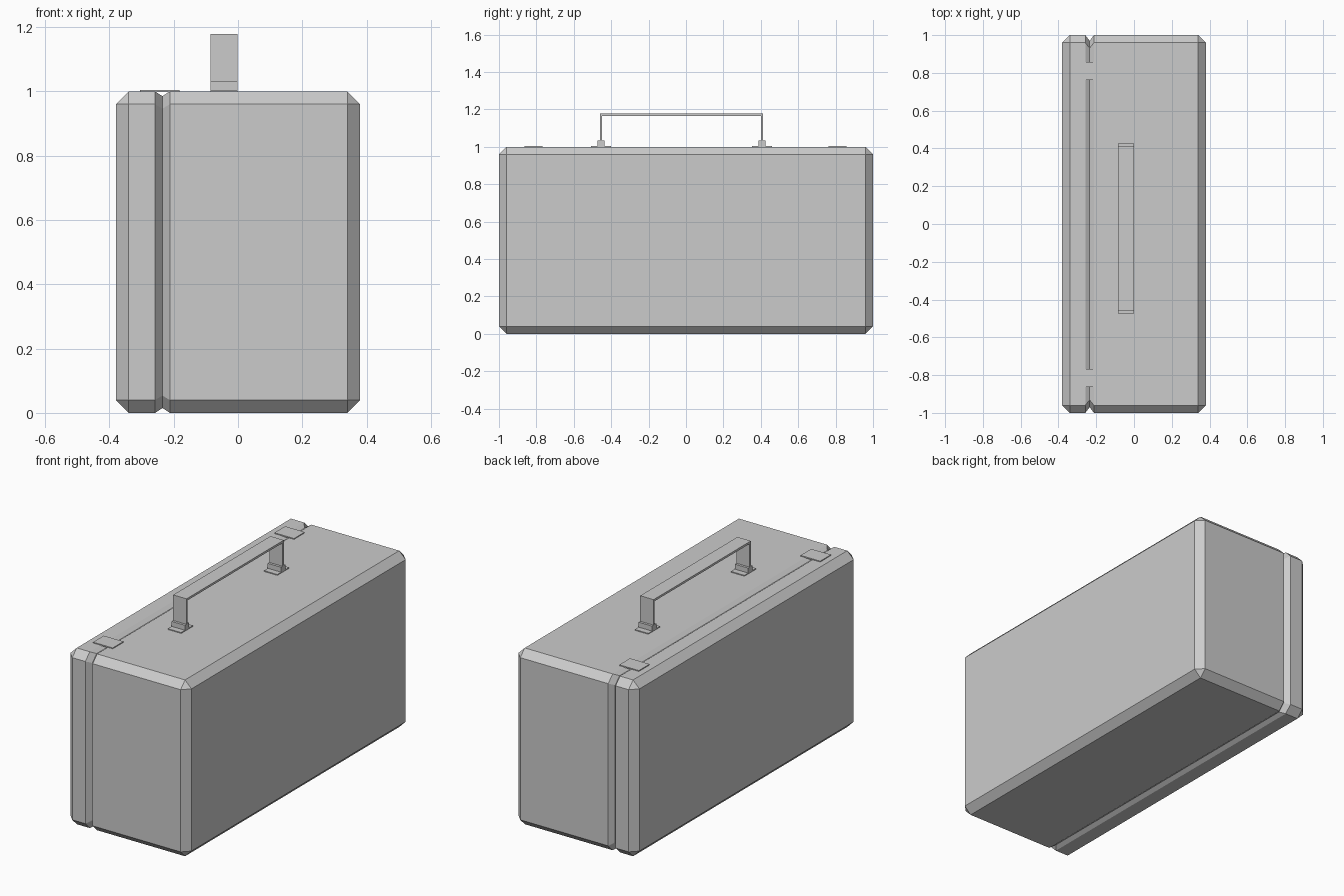
import bpy, bmesh
from mathutils import Vector

if "Cube" in bpy.data.objects:
    bpy.data.objects.remove(bpy.data.objects["Cube"])


def finish(name, bm):
    bmesh.ops.recalc_face_normals(bm, faces=bm.faces)
    me = bpy.data.meshes.new(name)
    bm.to_mesh(me)
    bm.free()
    ob = bpy.data.objects.new(name, me)
    bpy.context.collection.objects.link(ob)
    return ob


def box(name, lo, hi):
    bm = bmesh.new()
    bmesh.ops.create_cube(bm, size=1)
    lo, hi = Vector(lo), Vector(hi)
    for v in bm.verts:
        v.co = (lo + hi) / 2 + v.co * (hi - lo)
    return finish(name, bm)


def extrude_x(name, profile, x0, x1):
    """Closed (y, z) profile extruded along x."""
    bm = bmesh.new()
    face = bm.faces.new([bm.verts.new((x0, y, z)) for y, z in profile])
    out = bmesh.ops.extrude_face_region(bm, geom=[face])["geom"]
    moved = [g for g in out if isinstance(g, bmesh.types.BMVert)]
    bmesh.ops.translate(bm, verts=moved, vec=(x1 - x0, 0, 0))
    return finish(name, bm)


# Case body: chamfered box with a V-shaped lid seam pinched into it
bm = bmesh.new()
bmesh.ops.create_cube(bm, size=1)
for v in bm.verts:
    v.co = (v.co.x * 0.76, v.co.y * 2, v.co.z + 0.5)
bmesh.ops.bevel(bm, geom=bm.edges[:], offset=0.04, segments=1,
                affect='EDGES', profile=0.5)
SEAM = -0.235
for x in (SEAM - 0.023, SEAM, SEAM + 0.023):
    bmesh.ops.bisect_plane(bm, geom=bm.verts[:] + bm.edges[:] + bm.faces[:],
                           plane_co=(x, 0, 0), plane_no=(1, 0, 0))
for v in bm.verts:
    if abs(v.co.x - SEAM) < 1e-4:
        v.co.y *= 0.97
        v.co.z = 0.5 + (v.co.z - 0.5) * 0.97
finish("case_body", bm)

# Latches bridging the seam
for side, y in (("front", -0.815), ("back", 0.81)):
    box(f"{side}_latch", (-0.305, y - 0.048, 0.998), (-0.182, y + 0.048, 1.005))

# Carry handle: flat strap bent into a U
HX0, HX1, HY = -0.085, -0.001, -0.024
o, i = 0.436, 0.426
strap = [(-o, 1.01), (-o, 1.178), (o, 1.178), (o, 1.01),
         (i, 1.01), (i, 1.166), (-i, 1.166), (-i, 1.01)]
extrude_x("handle_strap", [(HY + y, z) for y, z in strap], HX0, HX1)

# Handle mounts: thin foot plate with a raised clamp block
half = [(0.053, 0.998), (0.053, 1.005), (0.019, 1.005), (0.019, 1.033)]
mount = half + [(-y, z) for y, z in reversed(half)]
for side, s in (("front", -1), ("back", 1)):
    c = HY + s * 0.431
    extrude_x(f"{side}_handle_mount", [(c + y, z) for y, z in mount], HX0, HX1)
